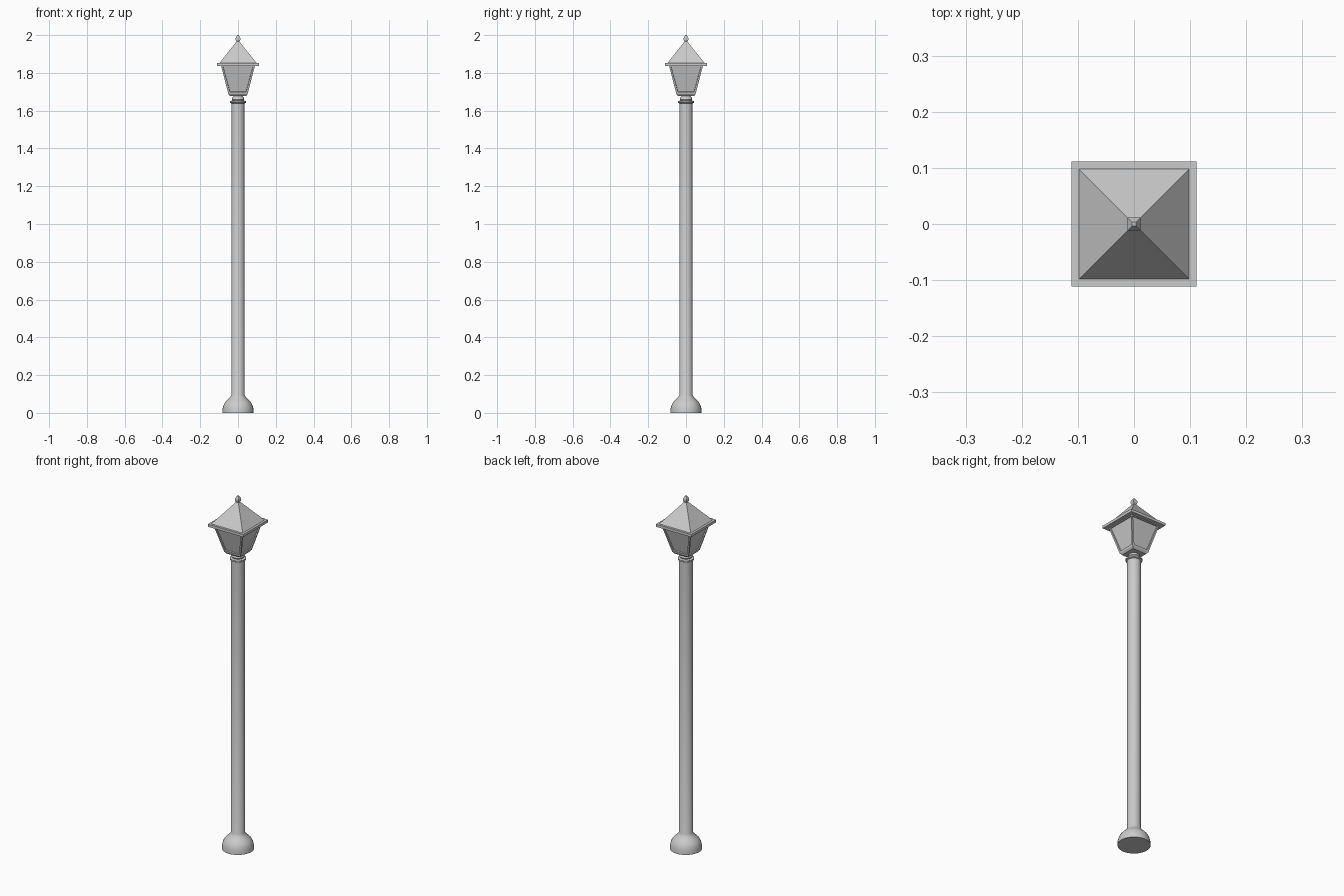
import bpy, bmesh, math

if "Cube" in bpy.data.objects:
    bpy.data.objects.remove(bpy.data.objects["Cube"])


def loft(name, profile, sides, smooth=False, panels=None):
    """Stack rings of (radius, z); for 4 sides the radius is the half width."""
    bm = bmesh.new()
    square = sides == 4
    scale = math.sqrt(2) if square else 1
    off = math.pi / 4 if square else 0
    rings = []
    for r, z in profile:
        angles = [off + 2 * math.pi * i / sides for i in range(sides)]
        rings.append([bm.verts.new((r * scale * math.cos(a), r * scale * math.sin(a), z))
                      for a in angles])
    bands = []
    for lo, hi in zip(rings, rings[1:]):
        bands.append([bm.faces.new((lo[i], lo[(i + 1) % sides], hi[(i + 1) % sides], hi[i]))
                      for i in range(sides)])
    bm.faces.new(rings[0][::-1])
    bm.faces.new(rings[-1])
    bm.normal_update()
    if panels:
        # framed panes: inset a border, then sink the pane
        band, border, depth = panels
        bmesh.ops.inset_individual(bm, faces=bands[band], thickness=border, depth=0)
        bmesh.ops.inset_individual(bm, faces=bands[band], thickness=0.0015, depth=-depth)
    mesh = bpy.data.meshes.new(name)
    bm.to_mesh(mesh)
    bm.free()
    ob = bpy.data.objects.new(name, mesh)
    bpy.context.collection.objects.link(ob)
    if smooth:
        bpy.ops.object.select_all(action='DESELECT')
        ob.select_set(True)
        bpy.context.view_layer.objects.active = ob
        bpy.ops.object.shade_smooth_by_angle(angle=math.radians(35))
    return ob


# Flared foot and round post
loft("post", [(0.083, 0), (0.082, 0.02), (0.077, 0.04), (0.068, 0.056),
              (0.054, 0.07), (0.042, 0.082), (0.035, 0.095), (0.035, 1.645)], 32, True)

# Collar and dome under the lantern
loft("collar", [(0.035, 1.638), (0.042, 1.642), (0.042, 1.65), (0.03, 1.654)], 32, True)
loft("neck_dome", [(0.030, 1.652), (0.033, 1.66), (0.030, 1.67), (0.022, 1.678),
                   (0.015, 1.685)], 32, True)

# Tapered lantern body with four sunken panes
loft("lantern_body", [(0.043, 1.678), (0.051, 1.688), (0.09, 1.84)], 4,
     panels=(1, 0.013, 0.006))

# Roof rim and pyramid
loft("roof_rim", [(0.111, 1.837), (0.111, 1.852)], 4)
loft("roof", [(0.1, 1.85), (0.006, 1.968)], 4)

# Square bud finial
loft("finial", [(0.006, 1.96), (0.012, 1.975), (0.012, 1.985), (0.004, 2.0)], 4)
